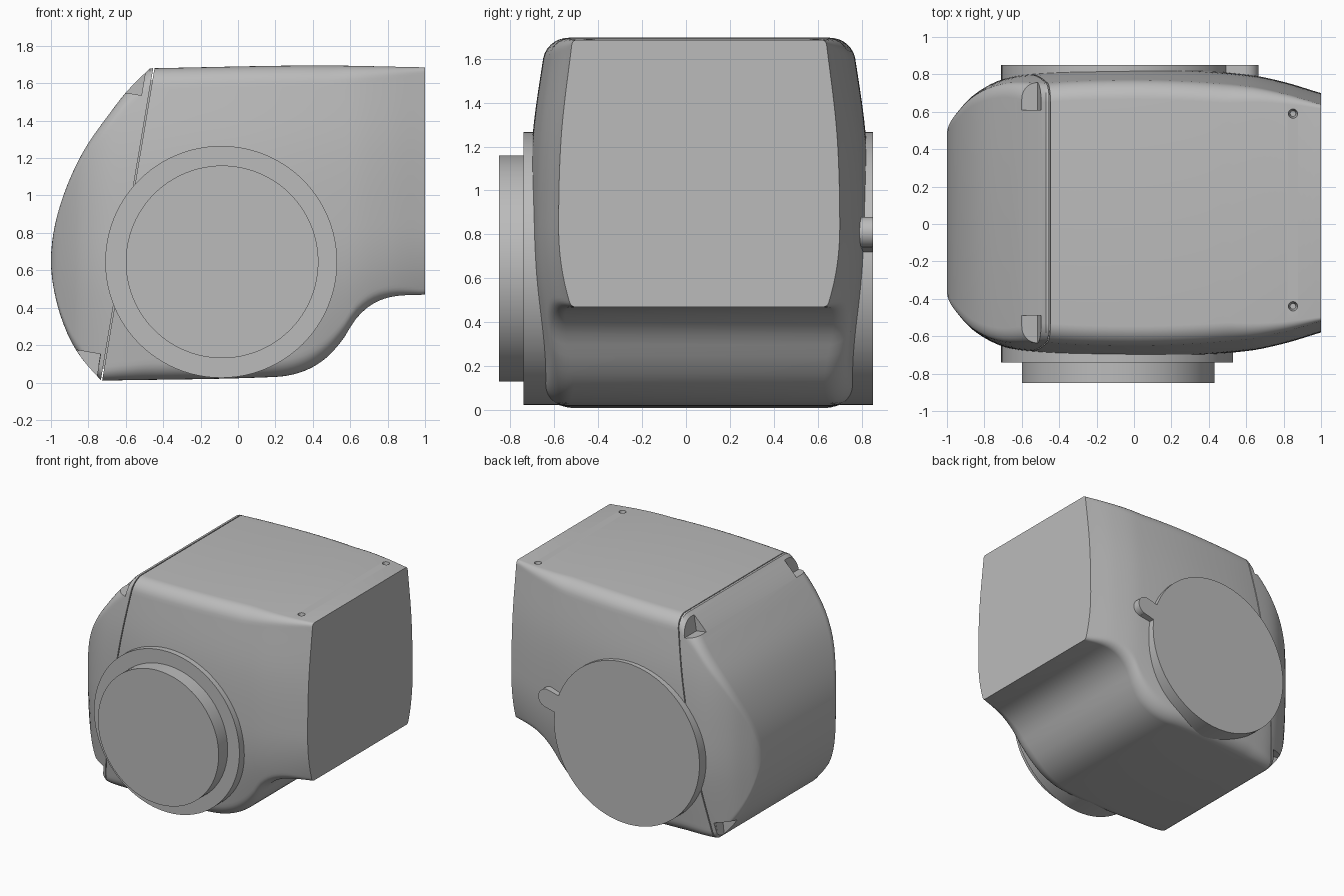
import bpy, bmesh, math
from mathutils import Matrix, Vector

if "Cube" in bpy.data.objects:
    bpy.data.objects.remove(bpy.data.objects["Cube"], do_unlink=True)

grey = bpy.data.materials.new("plain grey")
grey.use_nodes = True
grey.diffuse_color = (0.5, 0.5, 0.5, 1)
grey.node_tree.nodes["Principled BSDF"].inputs["Base Color"].default_value = (0.5, 0.5, 0.5, 1)

MID_Y = 0.06          # middle of the housing in depth
DISC = (-0.09, 0.645)  # centre of the round flanges


def curve(points):
    """Smooth function through (x, y) points."""
    def tangent(i):
        a, b = points[max(i - 1, 0)], points[min(i + 1, len(points) - 1)]
        return (b[1] - a[1]) / (b[0] - a[0])

    def value(x):
        x = min(max(x, points[0][0]), points[-1][0])
        i = 0
        while i < len(points) - 2 and x > points[i + 1][0]:
            i += 1
        (x0, y0), (x1, y1) = points[i], points[i + 1]
        h = x1 - x0
        t = (x - x0) / h
        return ((2*t**3 - 3*t*t + 1) * y0 + (t**3 - 2*t*t + t) * h * tangent(i)
                + (3*t*t - 2*t**3) * y1 + (t**3 - t*t) * h * tangent(i + 1))
    return value


def root(points):
    """Curve whose end at x = -1 is vertical."""
    f = curve([(math.sqrt(x + 1), z) for x, z in points])
    return lambda x: f(math.sqrt(max(x + 1, 0)))


# Outline of the housing and its width along x and z
nose_top = root([(-1, .65), (-.985, .81), (-.93, 1.01), (-.83, 1.23), (-.7, 1.42), (-.6, 1.55), (-.47, 1.68)])
nose_low = root([(-1, .65), (-.985, .5), (-.95, .36), (-.87, .18), (-.73, .01)])
roof = curve([(-.47, 1.68), (.4, 1.695), (1, 1.685)])
belly = curve([(-.73, .01), (.2, .03), (.35, .06), (.47, .13), (.56, .23), (.63, .34), (.72, .42), (.83, .46), (1, .47)])
plan = root([(-1, .42), (-.95, .53), (-.85, .635), (-.7, .715), (-.5, .75), (-.2, .77), (.2, .77), (.6, .74), (.8, .7), (1, .64)])
section = curve([(0, .9), (.5, .985), (.8, 1), (1.25, .98), (1.695, .9)])


def top(x):
    return nose_top(x) if x < -0.47 else roof(x)


def low(x):
    return nose_low(x) if x < -0.73 else belly(x)


def half_width(x, z):
    r = 0.09
    if x > 0.5:
        r -= 0.14 * (x - 0.5)
    elif x < -0.5:
        r -= 0.12 * (-0.5 - x)
    d = min(top(x) - z, z - low(x), r)
    drop = r - math.sqrt(max(r * r - (r - d) ** 2, 0))
    pinch = 0.05 * max(x, 0) ** 2 * (max(0.85 - z, 0) / 0.4) ** 2
    return plan(x) * section(z) - drop - min(pinch, 0.06)


def finish(name, bm):
    bmesh.ops.recalc_face_normals(bm, faces=bm.faces)
    mesh = bpy.data.meshes.new(name)
    bm.to_mesh(mesh)
    bm.free()
    mesh.materials.append(grey)
    ob = bpy.data.objects.new(name, mesh)
    bpy.context.collection.objects.link(ob)
    return ob


def smooth(ob):
    bpy.ops.object.select_all(action='DESELECT')
    ob.select_set(True)
    bpy.context.view_layer.objects.active = ob
    bpy.ops.object.shade_smooth_by_angle(angle=math.radians(28))


def box(name, size, place, tilt=0):
    bm = bmesh.new()
    m = Matrix.Translation(place) @ Matrix.Rotation(tilt, 4, 'Y') @ Matrix.Diagonal((*size, 1))
    bmesh.ops.create_cube(bm, size=1, matrix=m)
    return finish(name, bm)


def disc(name, radius, y0, y1, centre=DISC, sides=96):
    bm = bmesh.new()
    m = Matrix.Translation((centre[0], (y0 + y1) / 2, centre[1])) @ Matrix.Rotation(math.pi / 2, 4, 'X')
    bmesh.ops.create_cone(bm, cap_ends=True, segments=sides, radius1=radius, radius2=radius,
                          depth=abs(y1 - y0), matrix=m)
    ob = finish(name, bm)
    smooth(ob)
    return ob


# Housing: two curved sides joined by ruled strips around the outline
STEPS = 48
columns = [-1 + 0.27 * (i / 14) ** 2 for i in range(14)]
columns += [-0.73 + 0.26 * i / 8 for i in range(8)]
columns += [-0.47 + 1.47 * i / 48 for i in range(49)]
bm = bmesh.new()
sides = []
for sign in (-1, 1):
    grid = []
    for x in columns:
        row = []
        for j in range(STEPS + 1):
            t = (1 - math.cos(math.pi * j / STEPS)) / 2
            z = low(x) + (top(x) - low(x)) * t
            row.append(bm.verts.new((x, MID_Y + sign * half_width(x, z), z)))
        grid.append(row)
    for a, b in zip(grid, grid[1:]):
        for j in range(STEPS):
            bm.faces.new((a[j], b[j], b[j + 1], a[j + 1]))
    sides.append(grid)
front, back = sides
for i in range(len(columns) - 1):
    for j in (0, STEPS):
        bm.faces.new((front[i][j], front[i + 1][j], back[i + 1][j], back[i][j]))
bm.faces.new(front[-1] + back[-1][::-1])
bmesh.ops.remove_doubles(bm, verts=bm.verts, dist=0.00005)
housing = finish("housing", bm)

# Cutters: seam, corner notches and screw holes
cutters = []
seam_tilt = math.atan2(0.28, 1.67)
seam_mid = Vector((-0.59, MID_Y, 0.845))
cutters.append(box("seam_cutter", (0.007, 2, 2.2), seam_mid, seam_tilt))
for y in (-0.57, 0.69):
    cutters.append(box("upper_notch_cutter", (0.2, 0.16, 0.3), (-0.59, y, 1.7), seam_tilt))
    cutters.append(box("lower_notch_cutter", (0.2, 0.16, 0.2), (-0.85, y, 0.07), seam_tilt))
for y in (-0.44, 0.59):
    bm = bmesh.new()
    bmesh.ops.create_cone(bm, cap_ends=True, segments=24, radius1=0.015, radius2=0.03, depth=0.08,
                          matrix=Matrix.Translation((0.85, y, 1.675)))
    cutters.append(finish("screw_hole_cutter", bm))

bpy.context.view_layer.objects.active = housing
for cutter in cutters:
    mod = housing.modifiers.new("cut", 'BOOLEAN')
    mod.operation, mod.solver, mod.object = 'DIFFERENCE', 'EXACT', cutter
    bpy.ops.object.modifier_apply(modifier=mod.name)
for cutter in cutters:
    bpy.data.objects.remove(cutter, do_unlink=True)
smooth(housing)

# Core that closes the seam from inside
box("seam_core", (0.06, 1.26, 1.56), seam_mid, seam_tilt)

# Round flanges and cap
disc("front_flange", 0.62, -0.74, 0)
disc("front_cap", 0.515, -0.85, -0.73, (-0.085, 0.645))
disc("back_flange", 0.62, 0, 0.85)

# Small rounded tab on the back flange
disc("back_tab_end", 0.07, 0.6, 0.85, (0.595, 0.81), 32)
box("back_tab", (0.14, 0.25, 0.14), (0.528, 0.725, 0.793), -0.24)
